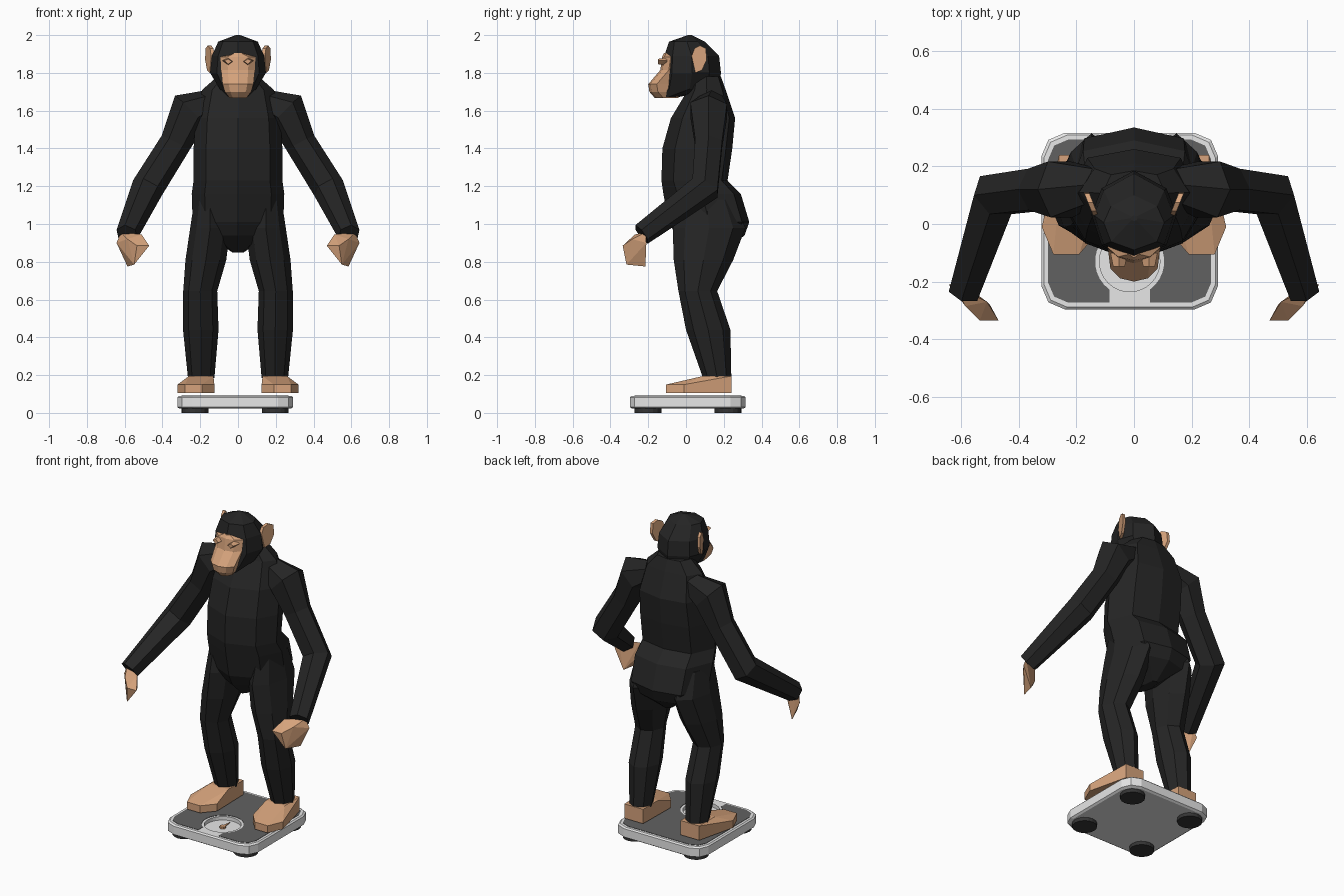
import bpy, bmesh, math
from mathutils import Vector

cube = bpy.data.objects.get("Cube")
if cube:
    bpy.data.objects.remove(cube, do_unlink=True)


def material(name, r, g, b):
    m = bpy.data.materials.new(name)
    m.use_nodes = True
    m.diffuse_color = (r, g, b, 1)
    node = m.node_tree.nodes["Principled BSDF"]
    node.inputs["Base Color"].default_value = (r, g, b, 1)
    node.inputs["Roughness"].default_value = 0.8
    return m


FUR = material("black fur", .018, .018, .018)
SKIN = material("tan skin", .67, .365, .2)
SHELL = material("light grey plastic", .8, .8, .8)
PAD = material("dark grey mat", .12, .12, .12)
RUBBER = material("black rubber", .035, .035, .035)


def finish(name, bm, mat):
    bmesh.ops.recalc_face_normals(bm, faces=bm.faces)
    me = bpy.data.meshes.new(name)
    bm.to_mesh(me)
    bm.free()
    me.materials.append(mat)
    ob = bpy.data.objects.new(name, me)
    bpy.context.collection.objects.link(ob)
    return ob


def loft(name, rings, mat):
    """Skin a list of equal-length point rings and cap both ends."""
    bm = bmesh.new()
    rows = [[bm.verts.new(p) for p in ring] for ring in rings]
    n = len(rows[0])
    for a, b in zip(rows, rows[1:]):
        for i in range(n):
            j = (i + 1) % n
            bm.faces.new((a[i], a[j], b[j], b[i]))
    bm.faces.new(rows[0])
    bm.faces.new(rows[-1])
    return finish(name, bm, mat)


def hull(name, points, mat):
    bm = bmesh.new()
    for p in points:
        bm.verts.new(p)
    bmesh.ops.convex_hull(bm, input=bm.verts)
    return finish(name, bm, mat)


def body_ring(z, cx, w, front, back, flat, cut_front, cut_back):
    """Eight-sided horizontal section between a front and a back depth."""
    d, mid = back - front, (front + back) / 2
    half = [(0, front), (flat * w, front + cut_front * d), (w, mid), (flat * w, back - cut_back * d)]
    other = [(0, back)] + [(-x, y) for x, y in half[:0:-1]]
    return [(cx + x, y, z) for x, y in half + other]


def tube(name, path, mat, sides=6):
    """Limb through (x, y, z, radius) stations with mitred sections."""
    pts = [Vector(p[:3]) for p in path]
    rings = []
    for i, p in enumerate(pts):
        t = Vector()
        if i:
            t += (p - pts[i - 1]).normalized()
        if i + 1 < len(pts):
            t += (pts[i + 1] - p).normalized()
        t.normalize()
        u = t.cross(Vector((0, 1, 0))).normalized()
        v = t.cross(u)
        angles = [math.tau * k / sides for k in range(sides)]
        rings.append([p + path[i][3] * (u * math.cos(a) + v * math.sin(a)) for a in angles])
    return loft(name, rings, mat)


def cylinder(name, x, y, z0, z1, r, mat, sides=24):
    circle = [(x + r * math.cos(math.tau * k / sides), y + r * math.sin(math.tau * k / sides))
              for k in range(sides)]
    return loft(name, [[(a, b, z) for a, b in circle] for z in (z0, z1)], mat)


# Torso, from neck to crotch
loft("torso", [body_ring(z, 0, w, f, b, .72, .18, .09) for z, w, f, b in [
    (1.78, .11, .03, .185), (1.71, .19, .01, .21), (1.56, .225, -.08, .26),
    (1.40, .235, -.125, .245), (1.23, .235, -.13, .22), (1.16, .245, -.12, .29),
    (1.01, .24, -.09, .335), (.94, .17, -.055, .31), (.85, .03, .04, .2)]], FUR)

# Head, with the jaw reaching forward under the muzzle
loft("head", [body_ring(z, 0, w, f, b, .76, .15, .2) for z, w, f, b in [
    (2.0, .012, .01, .03), (1.965, .105, -.09, .10), (1.89, .138, -.115, .175),
    (1.80, .148, -.12, .185), (1.715, .096, -.135, .175), (1.672, .05, -.148, -.04)]], FUR)

# Face with protruding muzzle
loft("face", [[(0, f, z), (.6 * w, f + .012, z), (w, f + .045, z), (.7 * w, -.04, z),
               (-.7 * w, -.04, z), (-w, f + .045, z), (-.6 * w, f + .012, z)]
              for z, w, f in [(1.905, .03, -.117), (1.885, .092, -.126), (1.815, .09, -.136),
                              (1.74, .082, -.2), (1.70, .07, -.194), (1.667, .045, -.165)]], SKIN)

for s, side in ((1, "left"), (-1, "right")):
    # Ear: thin angled plate
    ear = [(.03, 1.89), (.045, 1.93), (.075, 1.945), (.105, 1.93), (.11, 1.87), (.085, 1.815), (.05, 1.80)]
    hull(side + "_ear", [(s * (.112 + .4 * y + t), y, z) for y, z in ear for t in (0, .018)], SKIN)

    # Eye: bulging lids
    hull(side + "_eyelid", [(s * x, y, z) for y, k in ((-.10, 1.5), (-.148, 1))
                            for x, z in [(.052 - .02 * k, 1.86), (.052, 1.86 + .014 * k),
                                         (.052 + .02 * k, 1.865), (.052, 1.86 - .014 * k)]], SKIN)

    # Arm and flat hanging hand
    tube(side + "_arm", [(s * x, y, z, r) for x, y, z, r in [
        (.10, .14, 1.665, .055), (.255, .12, 1.60, .112), (.33, .12, 1.43, .083),
        (.48, .10, 1.19, .086), (.588, -.235, .945, .06)]], FUR)
    hull(side + "_hand", [(s * x, y, z) for x, y, z in [
        (.62, -.215, .955), (.51, -.27, .945), (.643, -.21, .90), (.585, -.285, .92),
        (.47, -.335, .885), (.535, -.335, .885), (.50, -.28, .88),
        (.585, -.215, .775), (.55, -.315, .785)]], SKIN)

    # Leg
    loft(side + "_leg", [body_ring(z, s * x, w, f, b, .68, .17, .17) for z, x, w, f, b in [
        (1.13, .15, .08, -.03, .25), (.98, .147, .106, -.07, .315), (.81, .17, .108, -.065, .25),
        (.645, .20, .09, -.04, .165), (.44, .197, .094, 0, .235), (.185, .195, .07, .09, .24)]], FUR)

    # Foot: sole outline, lower toes and higher ankle
    sole = [(.32, -.01), (.28, -.105), (.19, -.105), (.125, -.03), (.13, .24), (.26, .24)]
    hull(side + "_foot", [(s * x, y, .105) for x, y in sole]
         + [(s * x, y, .15) for x, y in sole[:4]]
         + [(s * x, y, .195) for x in (.13, .26) for y in (.09, .24)], SKIN)

# Bathroom scale
CX, CY, HALF = -.015, .01, .306
DIAL_Y, DIAL_R, STRIP = -.13, .12, .07


def rounded(half, cut):
    """Square outline with two-step corners, counter-clockwise from the front right."""
    a, b = half - cut, half - .3 * cut
    corner = [(a, -half), (b, -b), (half, -a)]
    pts = []
    for _ in range(4):
        pts += corner
        corner = [(-y, x) for x, y in corner]
    return [(CX + x, CY + y) for x, y in pts]


shell = loft("scale_shell", [[(x, y, z) for x, y in rounded(HALF - inset, .08)] for inset, z in
                             [(.012, .022), (0, .03), (0, .082), (.008, .09)]], SHELL)
cutter = cylinder("dial_cutter", CX, DIAL_Y, .068, .12, .105, SHELL, 32)
cutter.hide_render = True
cutter.hide_set(True)
cut = shell.modifiers.new("dial_recess", "BOOLEAN")
cut.object = cutter
cut.solver = "EXACT"

# Mat with a keyhole opening for the dial and front strip
mat_half = HALF - .023
opening = math.asin(STRIP / DIAL_R)
arc = [-math.pi / 2 - opening - (math.tau - 2 * opening) * k / 24 for k in range(25)]
outline = rounded(mat_half, .07)
outline += [(CX - STRIP, CY - mat_half)]
outline += [(CX + DIAL_R * math.cos(a), DIAL_Y + DIAL_R * math.sin(a)) for a in arc]
outline += [(CX + STRIP, CY - mat_half)]
loft("scale_mat", [[(x, y, z) for x, y in outline] for z in (.086, .092)], PAD)

# Dial needle and hub
cylinder("needle_hub", CX, DIAL_Y, .067, .08, .018, SKIN, 8)
hull("needle", [(CX + x, DIAL_Y + y, z) for z in (.071, .077)
                for x, y in ((-.01, 0), (.01, 0), (0, .07))], SKIN)

# Rubber feet
for i in (-1, 1):
    for j in (-1, 1):
        cylinder("scale_foot", CX + i * .212, CY + j * .212, 0, .024, .071, RUBBER, 16)
